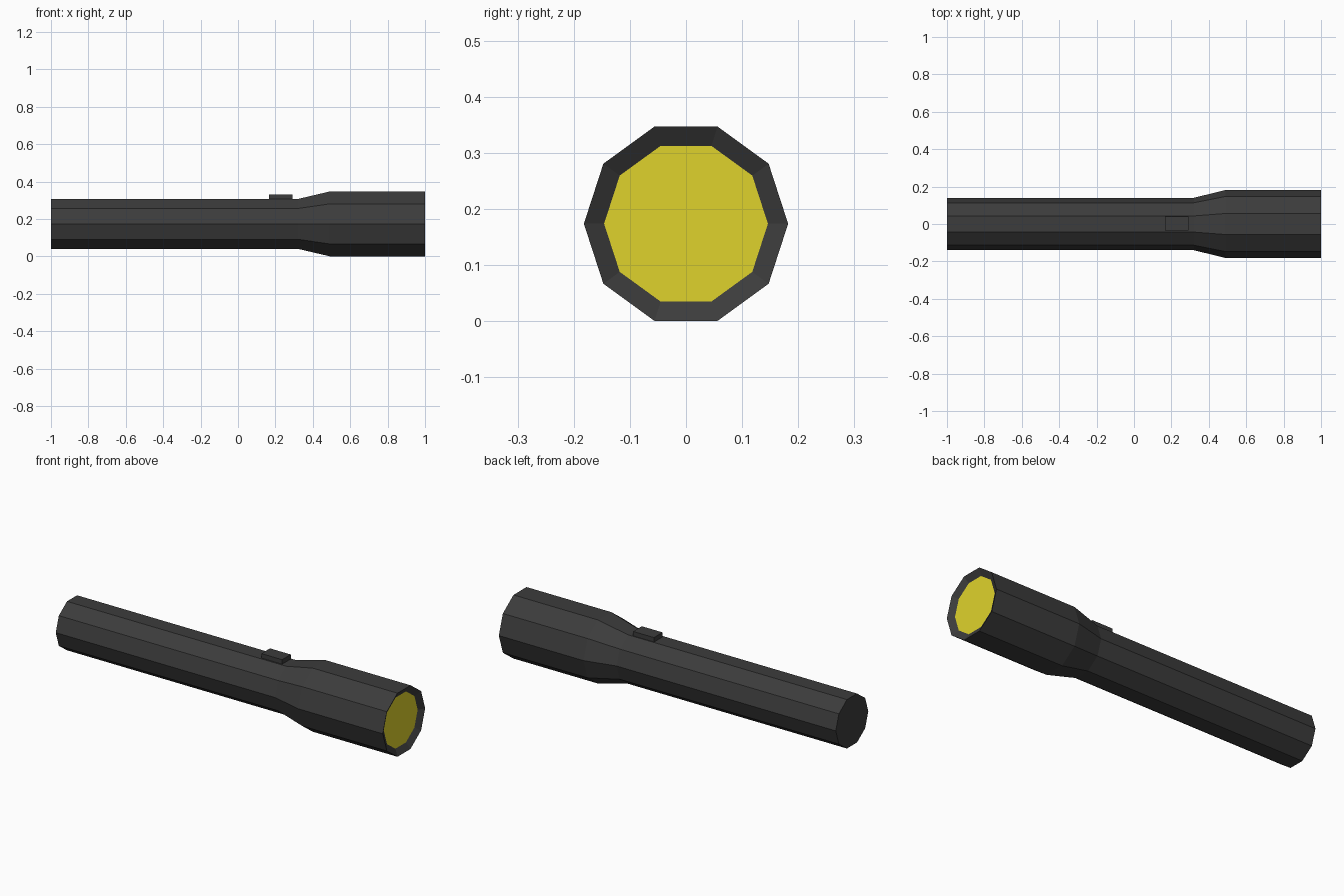
import bpy, bmesh, math

if "Cube" in bpy.data.objects:
    bpy.data.objects.remove(bpy.data.objects["Cube"])

SIDES = 10
AXIS_Z = 0.1735


def material(name, rgb):
    m = bpy.data.materials.new(name)
    m.diffuse_color = (*rgb, 1.0)
    m.use_nodes = True
    m.node_tree.nodes["Principled BSDF"].inputs["Base Color"].default_value = m.diffuse_color
    return m


black = material("black_casing", (0.045, 0.045, 0.045))
yellow = material("yellow_lens", (0.74, 0.65, 0.025))


def finish(name, bm, mat):
    mesh = bpy.data.meshes.new(name)
    bm.to_mesh(mesh)
    bm.free()
    mesh.materials.append(mat)
    obj = bpy.data.objects.new(name, mesh)
    bpy.context.collection.objects.link(obj)
    return obj


def ring(bm, x, r):
    """Ten-sided ring around the x axis, with flat top and bottom."""
    step = 2 * math.pi / SIDES
    return [bm.verts.new((x, r * math.cos(i * step), AXIS_Z + r * math.sin(i * step)))
            for i in range(SIDES)]


def lathe(name, profile, mat):
    """Join rings along (x, radius) points; close the first end."""
    bm = bmesh.new()
    rings = [ring(bm, x, r) for x, r in profile]
    bm.faces.new(rings[0][::-1])
    for a, b in zip(rings, rings[1:]):
        for i in range(SIDES):
            j = (i + 1) % SIDES
            bm.faces.new((a[i], a[j], b[j], b[i]))
    return finish(name, bm, mat)


# Handle, flare, head and sloped inner rim in one shell
lathe("casing", [(-1.0, 0.14), (0.32, 0.14), (0.49, 0.182),
                 (1.0, 0.182), (0.98, 0.146)], black)

# Recessed lens closing the head
bm = bmesh.new()
bm.faces.new(ring(bm, 0.98, 0.146))
finish("lens", bm, yellow)

# Switch on top of the handle
bm = bmesh.new()
bmesh.ops.create_cube(bm, size=1.0)
bmesh.ops.scale(bm, vec=(0.125, 0.074, 0.04), verts=bm.verts)
bmesh.ops.translate(bm, vec=(0.228, 0.002, 0.311), verts=bm.verts)
finish("switch", bm, black)
